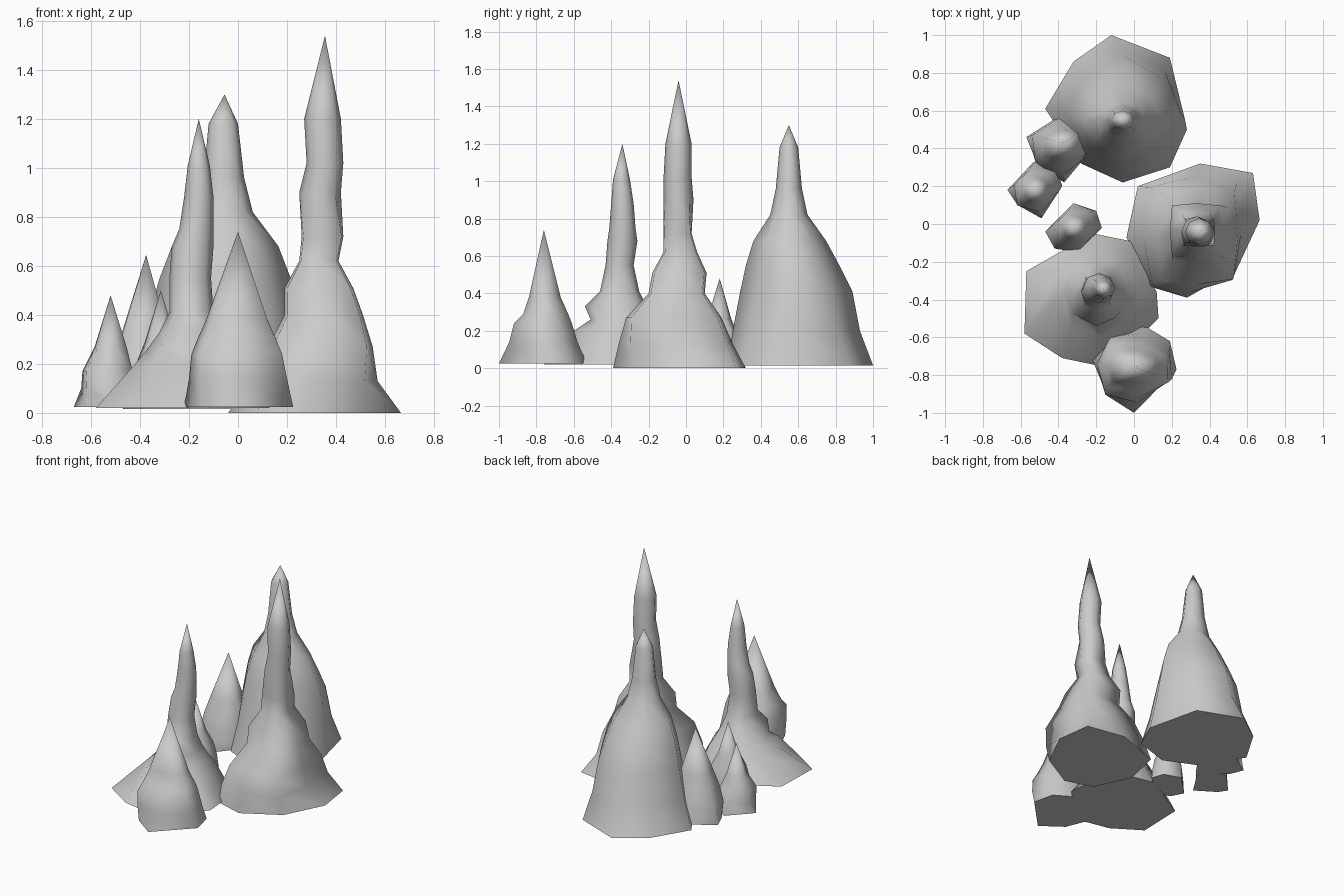
import bpy, bmesh, math

if "Cube" in bpy.data.objects:
    bpy.data.objects.remove(bpy.data.objects["Cube"])


def normalise(pts):
    """Fit an outline into the unit square."""
    xs, ys = [p[0] for p in pts], [p[1] for p in pts]
    return [((x - min(xs)) / (max(xs) - min(xs)), (y - min(ys)) / (max(ys) - min(ys)))
            for x, y in pts]


def polygon(n, start, square):
    """Clockwise polygon whose diagonals bulge (square > 0) or shrink (square < 0)."""
    pts = []
    for i in range(n):
        a = start - math.tau * i / n
        r = 1 + square * math.sin(2 * a) ** 2
        pts.append((r * math.cos(a), r * math.sin(a)))
    return normalise(pts)


def stalagmite(name, base, z0, rings, apex, square=0):
    """Loft from a base outline through rings (z, xmin, xmax, ymin, ymax) to a tip.
    The rings grow more regular with height."""
    n = len(base)
    rough = normalise(base)
    # line the regular rings up with the base corners
    turns = [math.atan2(y - .5, x - .5) + math.tau * i / n for i, (x, y) in enumerate(rough)]
    start = math.atan2(sum(map(math.sin, turns)), sum(map(math.cos, turns)))
    if n == 8:
        start = round(start / (math.pi / 4)) * math.pi / 4
    bm = bmesh.new()
    loops = [[bm.verts.new((x, y, z0)) for x, y in base]]
    for k, (z, a, b, c, d) in enumerate(rings):
        w = min(1, .6 + .3 * k)
        even = polygon(n, start, square if z < .55 * apex[2] else 0)
        mix = normalise([(p[0] + w * (q[0] - p[0]), p[1] + w * (q[1] - p[1]))
                         for p, q in zip(rough, even)])
        loops.append([bm.verts.new((a + u * (b - a), c + v * (d - c), z)) for u, v in mix])
    tip = bm.verts.new(apex)
    bm.faces.new(loops[0])
    for lo, hi in zip(loops, loops[1:]):
        for i in range(n):
            j = (i + 1) % n
            bm.faces.new((lo[i], lo[j], hi[j], hi[i]))
    for i in range(n):
        bm.faces.new((loops[-1][i], loops[-1][(i + 1) % n], tip))
    bmesh.ops.recalc_face_normals(bm, faces=bm.faces)
    me = bpy.data.meshes.new(name)
    bm.to_mesh(me)
    bm.free()
    ob = bpy.data.objects.new(name, me)
    bpy.context.collection.objects.link(ob)
    bpy.ops.object.select_all(action='DESELECT')
    ob.select_set(True)
    bpy.context.view_layer.objects.active = ob
    bpy.ops.object.shade_smooth_by_angle(angle=math.radians(78))


# Tallest column on the right
stalagmite("tall_stalagmite",
           [(.02, .20), (.35, .32), (.63, .27), (.665, .02),
            (.53, -.25), (.28, -.39), (.08, -.33), (-.04, -.07)], 0,
           [(.13, .05, .57, -.36, .25), (.27, .12, .55, -.32, .19),
            (.40, .19, .51, -.20, .10), (.51, .19, .47, -.18, .11),
            (.62, .25, .41, -.12, .06), (.72, .26, .43, -.12, .03),
            (.90, .25, .42, -.12, .04), (1.02, .28, .43, -.12, .03),
            (1.20, .27, .42, -.11, .03)], (.355, -.04, 1.54), .3)

# Broad mound at the back
stalagmite("broad_stalagmite",
           [(-.12, 1.0), (.19, .88), (.28, .50), (.19, .30),
            (-.06, .22), (-.28, .32), (-.47, .61), (-.32, .86)], .015,
           [(.20, -.40, .27, .25, .93), (.41, -.36, .25, .29, .89),
            (.55, -.32, .215, .32, .82), (.68, -.27, .165, .36, .75),
            (.82, -.17, .06, .45, .65), (.96, -.14, .025, .48, .62),
            (1.18, -.12, .0, .50, .60)], (-.055, .55, 1.30), -.12)

# Flared column at the front left
stalagmite("flared_stalagmite",
           [(-.57, -.25), (-.22, -.05), (-.02, -.09), (.12, -.36),
            (.13, -.50), (-.14, -.76), (-.38, -.71), (-.58, -.58)], .02,
           [(.20, -.42, .02, -.60, -.14), (.26, -.37, -.03, -.51, -.18),
            (.33, -.32, -.07, -.54, -.21),
            (.41, -.28, -.10, -.46, -.25), (.55, -.28, -.11, -.43, -.28),
            (.68, -.27, -.10, -.42, -.26), (.75, -.24, -.10, -.41, -.27),
            (.88, -.22, -.10, -.40, -.28), (1.01, -.205, -.115, -.39, -.30)],
           (-.16, -.34, 1.20), .05)

# Small cones
stalagmite("front_cone",
           [(-.22, -.72), (-.09, -.58), (.04, -.53), (.19, -.62),
            (.225, -.77), (0, -1.0), (-.15, -.89)], .025,
           [(.14, -.20, .20, -.945, -.58), (.24, -.19, .18, -.92, -.61),
            (.29, -.17, .16, -.87, -.63), (.38, -.13, .12, -.84, -.67)],
           (0, -.76, .74), .25)
stalagmite("back_left_cone",
           [(-.57, .46), (-.38, .58), (-.26, .54), (-.22, .40),
            (-.37, .22), (-.53, .36)], .02,
           [(.13, -.54, -.24, .26, .56), (.24, -.50, -.26, .30, .53),
            (.34, -.47, -.29, .34, .50)], (-.375, .43, .645), .3)
stalagmite("left_cone",
           [(-.67, .18), (-.53, .33), (-.40, .27), (-.38, .20),
            (-.49, .03), (-.63, .12)], .025,
           [(.10, -.64, -.40, .06, .31), (.17, -.635, -.43, .08, .28),
            (.27, -.585, -.455, .115, .24)], (-.52, .18, .48), .25)
stalagmite("middle_cone",
           [(-.47, -.04), (-.32, .11), (-.20, .07), (-.17, -.02),
            (-.30, -.15), (-.42, -.13)], .025,
           [(.11, -.44, -.19, -.13, .09), (.19, -.42, -.21, -.11, .07),
            (.29, -.38, -.25, -.08, .04)], (-.315, -.02, .50), .25)
